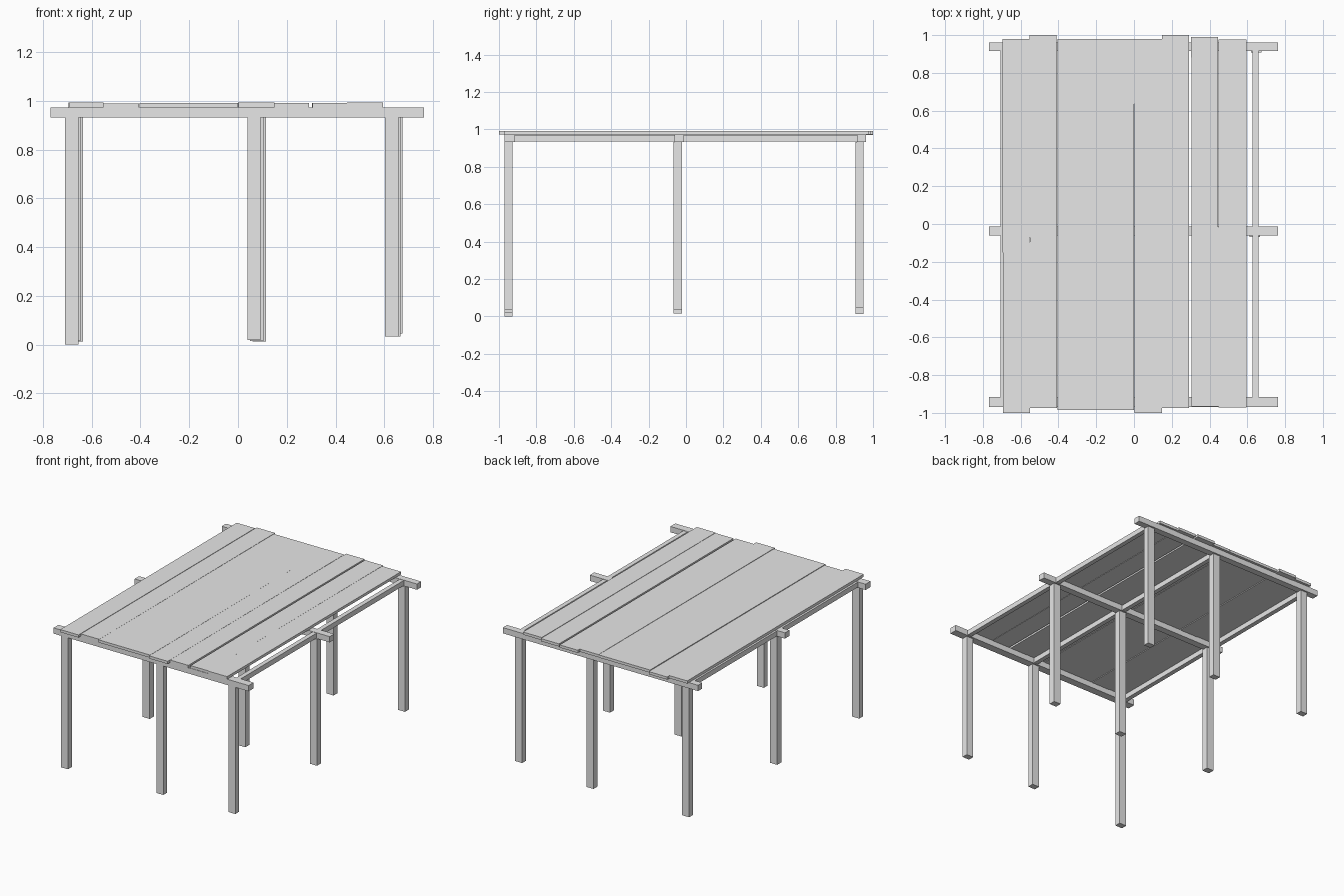
import bpy
import bmesh
from math import radians
from mathutils import Matrix, Vector

if "Cube" in bpy.data.objects:
    bpy.data.objects.remove(bpy.data.objects["Cube"], do_unlink=True)

grey = bpy.data.materials.new("weathered grey wood")
grey.use_nodes = True
colour = (0.8, 0.8, 0.8, 1)
grey.diffuse_color = colour
grey.node_tree.nodes["Principled BSDF"].inputs["Base Color"].default_value = colour


def timber(name, x, y, z, turn=0):
    """Square-cut timber filling the given x, y and z ranges, turned about z."""
    low, high = (Vector(corner) for corner in zip(x, y, z))
    mesh = bpy.data.meshes.new(name)
    bm = bmesh.new()
    bmesh.ops.create_cube(bm, size=1, matrix=Matrix.Diagonal((*(high - low), 1)))
    bm.to_mesh(mesh)
    bm.free()
    mesh.materials.append(grey)
    obj = bpy.data.objects.new(name, mesh)
    obj.location = (low + high) / 2
    obj.rotation_euler.z = radians(turn)
    bpy.context.collection.objects.link(obj)
    return obj


BEAM_LOW, BEAM_TOP = 0.932, 0.973
rows = {"front": (-0.97, -0.915), "middle": (-0.062, -0.012), "back": (0.915, 0.962)}
post_depths = {"front": (-0.97, -0.927), "middle": (-0.068, -0.022), "back": (0.907, 0.95)}

# Posts: left edge of each row, and uneven feet, per column
columns = {
    "right": {"front": (-0.71, 0), "middle": (-0.7, 0.015), "back": (-0.69, 0.012)},
    "centre": {"front": (0.038, 0.018), "middle": (0.05, 0.015), "back": (0.06, 0.012)},
    "left": {"front": (0.603, 0.034), "middle": (0.612, 0.034), "back": (0.62, 0.046)},
}
for side, posts in columns.items():
    for row, (x, foot) in posts.items():
        timber(f"{row}_{side}_post", (x, x + 0.055), post_depths[row], (foot, BEAM_LOW))

# Cross beams over each row of posts
for row, depth in rows.items():
    timber(f"{row}_cross_beam", (-0.768, 0.763), depth, (BEAM_LOW, BEAM_TOP))

# Rails between the cross beams
spans = {"front": (rows["front"][1], rows["middle"][0]),
         "back": (rows["middle"][1], rows["back"][0])}
for side, x in {"right": -0.707, "centre": 0.06, "left": 0.628}.items():
    for part, span in spans.items():
        timber(f"{part}_{side}_rail", (x, x + 0.032), span, (BEAM_LOW + 0.003, BEAM_TOP - 0.002))

# Roof planks: x range, y range, top height, slight turn
planks = [
    (-0.695, -0.552, -1.0, 0.98, 0.992, 0.06),
    (-0.552, -0.408, -0.973, 1.0, 0.989, 0.06),
    (-0.404, -0.268, -0.985, 0.98, 0.991, 0),
    (-0.268, -0.134, -0.985, 0.98, 0.991, 0),
    (-0.134, 0.0, -0.985, 0.98, 0.991, 0),
    (0.002, 0.148, -1.0, 0.98, 0.992, 0.06),
    (0.148, 0.291, -0.973, 1.0, 0.991, 0),
    (0.304, 0.446, -0.967, 0.99, 0.991, 0.06),
    (0.448, 0.595, -0.972, 0.976, 0.992, 0),
]
for number, (x0, x1, y0, y1, top, turn) in enumerate(planks, 1):
    timber(f"roof_plank_{number}", (x0, x1), (y0, y1), (top - 0.019, top), turn)
